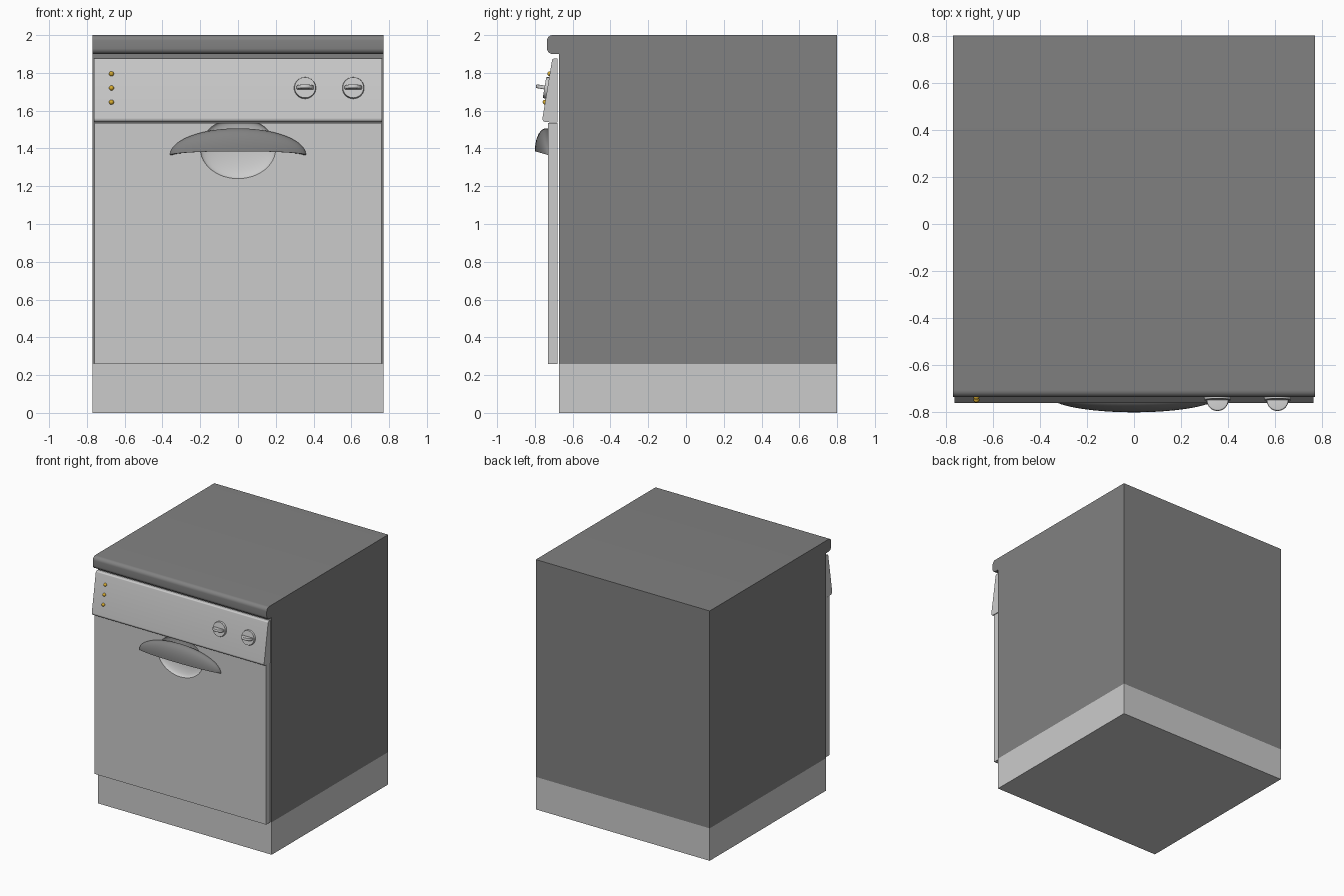
import bpy, bmesh, math
from mathutils import Matrix, Vector

if "Cube" in bpy.data.objects:
    bpy.data.objects.remove(bpy.data.objects["Cube"])


def material(name, rgb):
    m = bpy.data.materials.new(name)
    m.diffuse_color = (*rgb, 1)
    m.use_nodes = True
    m.node_tree.nodes["Principled BSDF"].inputs["Base Color"].default_value = m.diffuse_color
    return m


DARK = material("dark_grey", (0.22, 0.22, 0.22))
GOLD = material("amber", (0.70, 0.42, 0.03))


def finish(name, bm, mat=None, smooth=True):
    bmesh.ops.recalc_face_normals(bm, faces=bm.faces)
    me = bpy.data.meshes.new(name)
    bm.to_mesh(me)
    bm.free()
    ob = bpy.data.objects.new(name, me)
    bpy.context.collection.objects.link(ob)
    if mat:
        me.materials.append(mat)
    if smooth:
        bpy.ops.object.select_all(action='DESELECT')
        ob.select_set(True)
        bpy.context.view_layer.objects.active = ob
        bpy.ops.object.shade_smooth_by_angle(angle=math.radians(35))
    return ob


def box(name, lo, hi, mat=None):
    lo, hi = Vector(lo), Vector(hi)
    bm = bmesh.new()
    bmesh.ops.create_cube(bm, size=1, matrix=Matrix.Translation((lo + hi) / 2)
                          @ Matrix.Diagonal((*(hi - lo), 1)))
    return finish(name, bm, mat, False)


def extrude_profile(name, pts, half_width, mat=None):
    """Extrude a (y, z, corner radius) outline along x, rounding corners."""
    out = []
    n = len(pts)
    for i, (y, z, r) in enumerate(pts):
        p = Vector((y, z))
        if not r:
            out.append(p)
            continue
        a = p + (Vector(pts[i - 1][:2]) - p).normalized() * r
        b = p + (Vector(pts[(i + 1) % n][:2]) - p).normalized() * r
        for k in range(9):
            t = k / 8 * math.pi / 2
            out.append(p + (a - p) * (1 - math.sin(t)) + (b - p) * (1 - math.cos(t)))
    bm = bmesh.new()
    face = bm.faces.new([bm.verts.new((-half_width, q.x, q.y)) for q in out])
    ext = bmesh.ops.extrude_face_region(bm, geom=[face], use_keep_orig=True)
    bmesh.ops.translate(bm, vec=(2 * half_width, 0, 0),
                        verts=[v for v in ext["geom"] if isinstance(v, bmesh.types.BMVert)])
    return finish(name, bm, mat)


# Plinth and cabinet, with the rounded worktop lip in the cabinet profile
box("plinth", (-0.77, -0.673, 0), (0.77, 0.80, 0.26))
extrude_profile("cabinet", [
    (0.80, 0.26, 0), (0.80, 2.0, 0), (-0.736, 2.0, 0.03),
    (-0.736, 1.90, 0.03), (-0.673, 1.90, 0), (-0.673, 0.26, 0)], 0.77, DARK)

# Door with a scooped hand recess
door = box("door", (-0.76, -0.73, 0.26), (0.76, -0.68, 1.535))
bm = bmesh.new()
bmesh.ops.create_uvsphere(bm, u_segments=48, v_segments=24, radius=1,
                          matrix=Matrix.Translation((0, -0.73, 1.40))
                          @ Matrix.Diagonal((0.20, 0.042, 0.16, 1)))
cutter = finish("recess_cutter", bm)
cutter.hide_render = True
mod = door.modifiers.new("recess", 'BOOLEAN')
mod.operation, mod.object, mod.solver = 'DIFFERENCE', cutter, 'EXACT'
bpy.ops.object.select_all(action='DESELECT')
door.select_set(True)
bpy.context.view_layer.objects.active = door
bpy.ops.object.modifier_apply(modifier="recess")
bpy.data.objects.remove(cutter)
bpy.ops.object.shade_smooth_by_angle(angle=math.radians(35))

# Sloping control panel
extrude_profile("control_panel", [
    (-0.68, 1.875, 0), (-0.708, 1.875, 0.008),
    (-0.763, 1.54, 0.022), (-0.68, 1.537, 0)], 0.763)

# Hood handle: a quarter-ellipsoid shell, open underneath
bm = bmesh.new()
rings = []
STEPS, ARC = 40, 10
for i in range(STEPS + 1):
    th = math.pi * i / STEPS
    ring = []
    for (a, b, c), order in (((0.36, 0.07, 0.14), range(ARC + 1)),
                             ((0.345, 0.056, 0.122), range(ARC, -1, -1))):
        for k in order:
            ph = math.pi / 2 * k / ARC
            s = math.sin(th)
            ring.append(bm.verts.new((a * math.cos(th), -0.73 - b * s * math.cos(ph),
                                      1.365 + c * s * math.sin(ph) + 0.02 * s * math.cos(ph))))
    rings.append(ring)
for r0, r1 in zip(rings, rings[1:]):
    for k in range(len(r0)):
        j = (k + 1) % len(r0)
        bm.faces.new((r0[k], r0[j], r1[j], r1[k]))
bmesh.ops.remove_doubles(bm, verts=bm.verts, dist=1e-5)
finish("handle", bm, DARK)

# Local frame on the panel slope: z points out of the panel
TILT = math.atan2(0.055, 0.335)


def on_panel(x, z):
    y = -0.708 - 0.055 * (1.875 - z) / 0.335
    return Matrix.Translation((x, y, z)) @ Matrix.Rotation(math.pi / 2 - TILT, 4, 'X')


# Knobs: round disc plus half-round finger grip
for name, x in (("left_knob", 0.355), ("right_knob", 0.61)):
    frame = on_panel(x, 1.72)
    bm = bmesh.new()
    bmesh.ops.create_cone(bm, cap_ends=True, segments=40, radius1=0.058, radius2=0.055,
                          depth=0.016, matrix=frame @ Matrix.Translation((0, 0, 0.008)))
    finish(name + "_disc", bm)
    bm = bmesh.new()
    arc = [(0.046 * math.cos(math.pi * k / 20), 0.015 + 0.046 * math.sin(math.pi * k / 20))
           for k in range(21)]
    face = bm.faces.new([bm.verts.new((u, -0.01, w)) for u, w in arc])
    ext = bmesh.ops.extrude_face_region(bm, geom=[face], use_keep_orig=True)
    bmesh.ops.translate(bm, vec=(0, 0.02, 0),
                        verts=[v for v in ext["geom"] if isinstance(v, bmesh.types.BMVert)])
    sides = [e for e in bm.edges if abs(e.verts[0].co.y - e.verts[1].co.y) < 1e-6
             and max(v.co.z for v in e.verts) > 0.016]
    bmesh.ops.bevel(bm, geom=sides, offset=0.005, segments=3, profile=0.5, affect='EDGES')
    bm.transform(frame)
    finish(name + "_grip", bm)

# Indicator lights
for i in range(3):
    bm = bmesh.new()
    bmesh.ops.create_uvsphere(bm, u_segments=20, v_segments=12, radius=0.013,
                              matrix=on_panel(-0.67, 1.795 - 0.075 * i))
    finish(f"indicator_light_{i + 1}", bm, GOLD)
